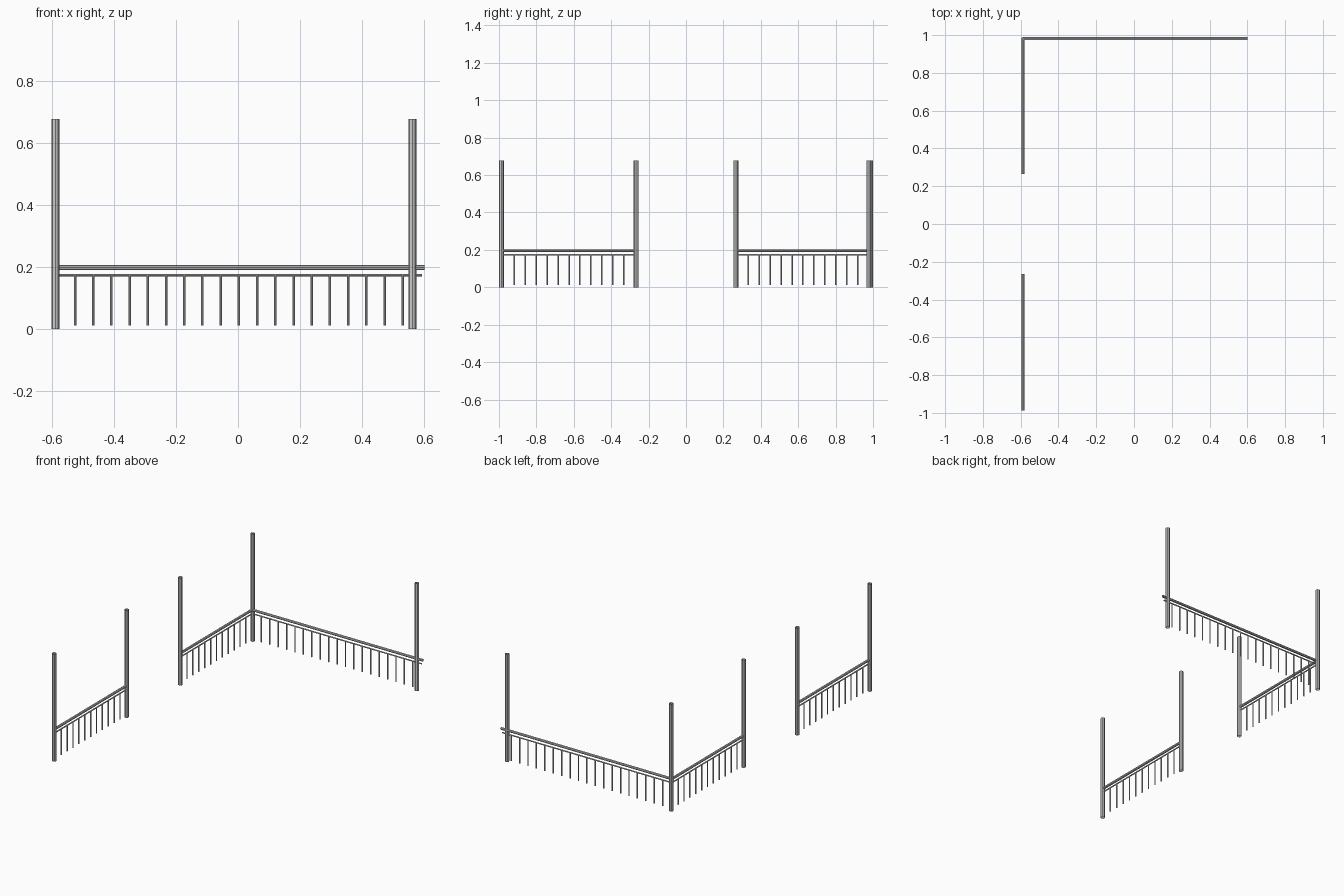
import bpy
from mathutils import Vector

if "Cube" in bpy.data.objects:
    bpy.data.objects.remove(bpy.data.objects["Cube"])


def tube(name, a, b, radius, sides):
    """Open-ended tube from point a to point b."""
    a, b = Vector(a), Vector(b)
    axis = b - a
    bpy.ops.mesh.primitive_cylinder_add(
        vertices=sides, radius=radius, depth=axis.length, end_fill_type='NOTHING',
        location=(a + b) / 2, rotation=axis.to_track_quat('Z', 'Y').to_euler())
    obj = bpy.context.object
    obj.name = name
    bpy.ops.object.shade_smooth_by_angle()
    return obj


def post(name, x, y):
    tube(name, (x, y, 0), (x, y, 0.677), 0.0128, 8)


def railing(name, start, end, first, count, step):
    """Handrail, thin lower rail and a row of balusters."""
    start, end = Vector(start), Vector(end)
    along = (end - start).normalized()
    up = Vector((0, 0, 1))
    tube(name + "_handrail", start + up * 0.198, end + up * 0.198, 0.008, 8)
    tube(name + "_lower_rail", start + up * 0.174, end - along * 0.009 + up * 0.174, 0.004, 8)
    for i in range(count):
        p = start + along * (first + i * step)
        tube(f"{name}_baluster_{i + 1}", p + up * 0.012, p + up * 0.174, 0.004, 8)


LEFT, BACK, STEP = -0.588, 0.981, 0.0585

# Side fences, mirrored front to back around the gap
for label, s in (("front", -1), ("rear", 1)):
    post(label + "_corner_post", LEFT, s * 0.987)
    post(label + "_gap_post", LEFT, s * 0.267)
    railing(label + "_side", (LEFT, s * 0.265, 0), (LEFT, s * 0.987, 0), 0.068, 11, STEP)

# Back fence with its free end post
post("back_end_post", 0.561, 0.978)
railing("back", (LEFT, BACK, 0), (0.601, BACK, 0), 0.0635, 19, 0.0586)
